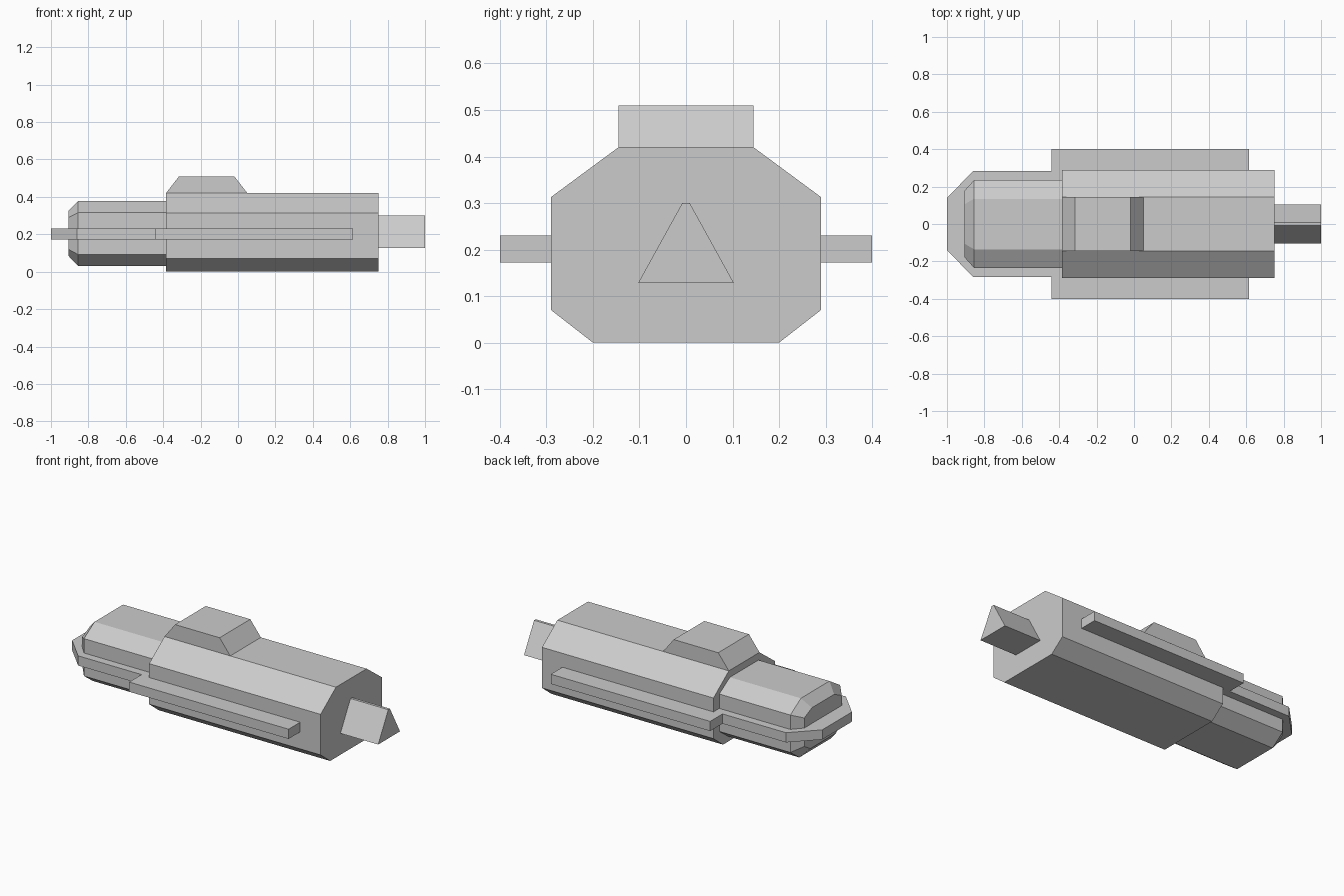
import bpy, bmesh

if "Cube" in bpy.data.objects:
    bpy.data.objects.remove(bpy.data.objects["Cube"])


def mirror(half):
    """Close a half profile (positive first coordinate is mirrored by sign of y)."""
    return half + [(-a, b) for a, b in reversed(half)]


def loft(name, rings):
    """Skin a list of equal-length rings and cap both ends."""
    bm = bmesh.new()
    vs = [[bm.verts.new(p) for p in r] for r in rings]
    n = len(rings[0])
    for a, b in zip(vs, vs[1:]):
        for i in range(n):
            j = (i + 1) % n
            bm.faces.new((a[i], a[j], b[j], b[i]))
    bm.faces.new(vs[0])
    bm.faces.new(vs[-1])
    bmesh.ops.recalc_face_normals(bm, faces=bm.faces)
    me = bpy.data.meshes.new(name)
    bm.to_mesh(me)
    bm.free()
    ob = bpy.data.objects.new(name, me)
    bpy.context.collection.objects.link(ob)
    return ob


def ring_x(profile, x):
    return [(x, y, z) for y, z in profile]


# Main octagonal hull
hull = mirror([(0.2, 0), (0.29, 0.07), (0.29, 0.313), (0.145, 0.42)])
loft("main_hull", [ring_x(hull, -0.385), ring_x(hull, 0.75)])

# Narrower forward hull with chamfered end
nose = mirror([(0.15, 0.03), (0.235, 0.092), (0.235, 0.316), (0.135, 0.378)])
tip = mirror([(0.12, 0.085), (0.177, 0.12), (0.177, 0.29), (0.105, 0.324)])
loft("forward_hull", [ring_x(tip, -0.907), ring_x(nose, -0.855), ring_x(nose, -0.385)])

# Flat side plate: pointed front plus side rails
plate = mirror([(0.14, -1), (0.283, -0.86), (0.283, -0.44), (0.4, -0.44), (0.4, 0.615)])
loft("side_plate", [[(x, y, z) for y, x in plate] for z in (0.172, 0.23)])

# Trapezoid tower on top
tower = [(-0.385, 0.42), (0.05, 0.42), (-0.02, 0.51), (-0.315, 0.51)]
loft("top_tower", [[(x, y, z) for x, z in tower] for y in (-0.145, 0.145)])

# Triangular rear engine
engine = mirror([(0.103, 0.128), (0.008, 0.3)])
loft("rear_engine", [ring_x(engine, 0.75), ring_x(engine, 1.0)])
